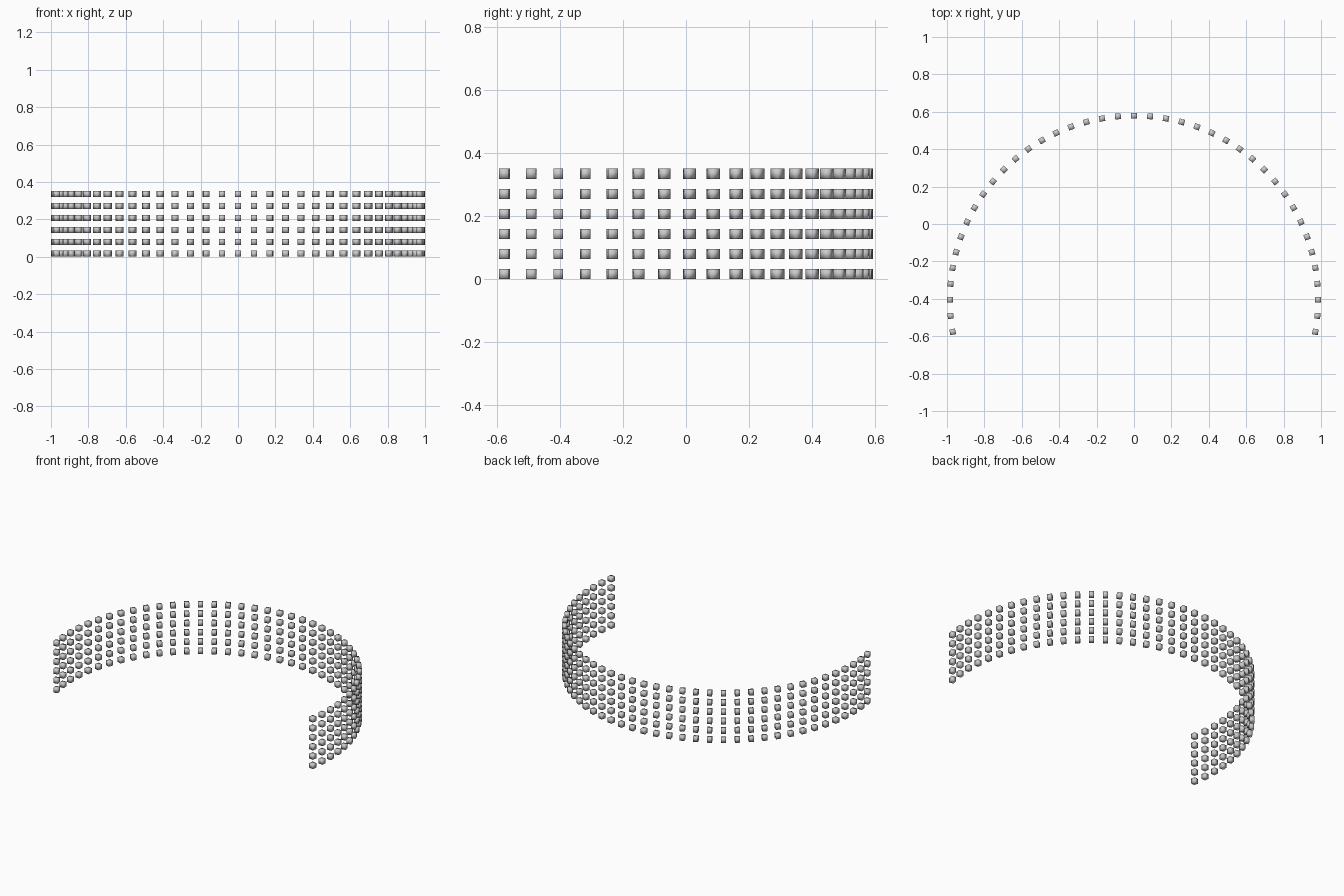
import bpy, bmesh
from math import radians, cos, sin
from mathutils import Matrix

if "Cube" in bpy.data.objects:
    bpy.data.objects.remove(bpy.data.objects["Cube"])

RADIUS = 0.9845      # arc radius to block centres
CENTRE_Y = -0.4055   # arc centre
SIZE = (0.031, 0.031, 0.032)
ROWS, STEP_Z = 6, 0.0637


def ring_of_blocks(name, z):
    """One curved row of small blocks, each turned to face the arc centre."""
    bm = bmesh.new()
    for deg in range(-10, 191, 5):
        a = radians(deg)
        m = (Matrix.Translation((RADIUS * cos(a), CENTRE_Y + RADIUS * sin(a), z))
             @ Matrix.Rotation(a, 4, 'Z')
             @ Matrix.Diagonal((*SIZE, 1)))
        bmesh.ops.create_cube(bm, size=1, matrix=m)
    # Soft, fully smooth shading across the block edges
    for face in bm.faces:
        face.smooth = True
    mesh = bpy.data.meshes.new(name)
    bm.to_mesh(mesh)
    bm.free()
    obj = bpy.data.objects.new(name, mesh)
    bpy.context.collection.objects.link(obj)


# Stacked rows of blocks
for row in range(ROWS):
    ring_of_blocks(f"block_row_{row + 1}", SIZE[2] / 2 + row * STEP_Z)
